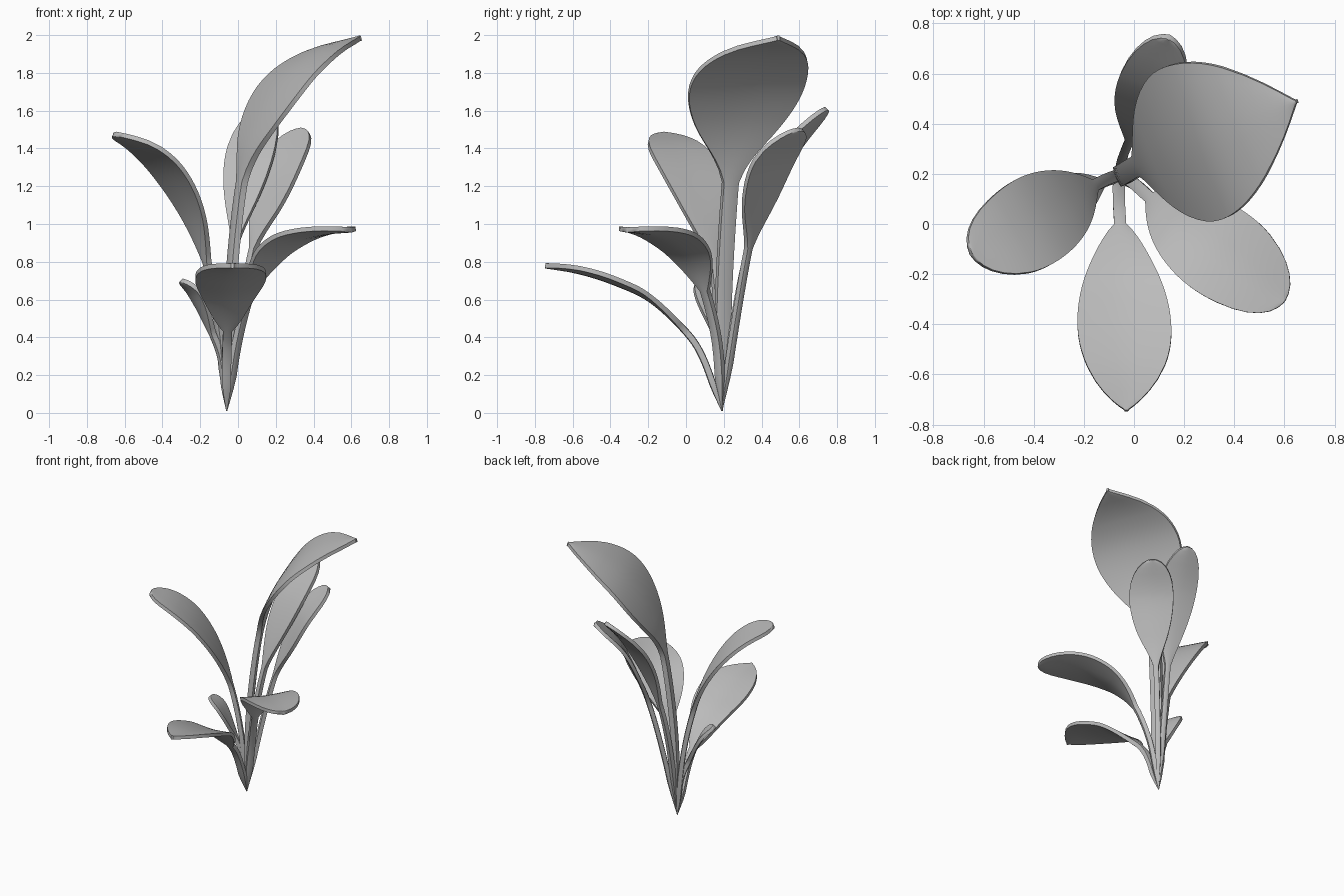
import bpy, bmesh, math
from mathutils import Vector

cube = bpy.data.objects.get("Cube")
if cube:
    bpy.data.objects.remove(cube, do_unlink=True)

grey = bpy.data.materials.new("leaf_grey")
grey.use_nodes = True
colour = (0.5, 0.5, 0.5, 1)
grey.diffuse_color = colour
bsdf = grey.node_tree.nodes["Principled BSDF"]
bsdf.inputs["Base Color"].default_value = colour
bsdf.inputs["Roughness"].default_value = 0.8

ROOT = Vector((-0.06, 0.19, 0.01))
STEPS = 6      # rings per spine segment
ACROSS = 8     # faces across the leaf
BLADE = 2      # spine point where the stem opens into the blade


def spline(points, t):
    """Catmull-Rom position along the spine."""
    ext = [points[0] * 2 - points[1]] + points + [points[-1] * 2 - points[-2]]
    i = min(int(t), len(points) - 2)
    f = t - i
    a, b, c, d = ext[i:i + 4]
    return (b * 2 + (c - a) * f + (a * 2 - b * 5 + c * 4 - d) * f ** 2
            + (b * 3 - a - c * 3 + d) * f ** 3) / 2


def blade_shape(u, peak, swell, point):
    """Relative blade width, from stem end (0) to tip (1)."""
    if u < peak:
        return math.sin(math.pi / 2 * u / peak) ** swell
    v = (u - peak) / (1 - peak)
    return max(0, 1 - v * v) ** point


def leaf(name, spine, width, stem=0.024, peak=0.55, swell=1.0, point=0.5, cup=0.08):
    points = [ROOT] + [Vector(p) for p in spine]
    last = len(points) - 1
    heading = points[-1] - points[BLADE]
    side = Vector((heading.y, -heading.x, 0)).normalized()
    bm = bmesh.new()
    rings = []
    count = last * STEPS
    for k in range(count + 1):
        # rings crowd together towards the tip so that it stays round
        t = last * k / count
        if t > last - 1:
            t = last - (last - t) ** 2
        centre = spline(points, t)
        tangent = spline(points, min(t + 0.02, last)) - spline(points, max(t - 0.02, 0))
        normal = side.cross(tangent).normalized()
        u = max(0, (t - BLADE) / (last - BLADE))
        shape = blade_shape(u, peak, swell, point)
        root_taper = min(1, 0.1 + t * 2)
        half = stem * root_taper
        if u > 0:
            half = max(stem + (width - stem) * shape if u < peak else width * shape, 0.008)
        thick = (0.015 + stem * 0.15 * max(0, 1 - u * 4)) * root_taper
        ring = []
        for sign in (1, -1):
            for j in range(ACROSS + 1):
                a = sign * (1 - 2 * j / ACROSS)
                lift = cup * half * abs(a) ** 1.5 * min(1, u * 3)
                skin = sign * thick * (1 - 0.2 * a * a)
                ring.append(bm.verts.new(centre + side * (half * a) + normal * (lift + skin)))
        rings.append(ring)
    size = len(rings[0])
    for lower, upper in zip(rings, rings[1:]):
        for j in range(size):
            n = (j + 1) % size
            bm.faces.new((lower[j], lower[n], upper[n], upper[j]))
    bm.faces.new(rings[0])
    bm.faces.new(rings[-1])
    bmesh.ops.recalc_face_normals(bm, faces=bm.faces)
    mesh = bpy.data.meshes.new(name)
    bm.to_mesh(mesh)
    bm.free()
    mesh.materials.append(grey)
    obj = bpy.data.objects.new(name, mesh)
    bpy.context.collection.objects.link(obj)
    bpy.ops.object.select_all(action="DESELECT")
    obj.select_set(True)
    bpy.context.view_layer.objects.active = obj
    bpy.ops.object.shade_smooth_by_angle(angle=math.radians(45))


# Tall broad leaf
leaf("tall_leaf", [(-0.04, 0.2, 0.65), (0.02, 0.235, 1.22), (0.105, 0.27, 1.52),
                   (0.255, 0.33, 1.765), (0.44, 0.41, 1.91), (0.65, 0.49, 1.985)],
     0.325, stem=0.042, peak=0.47, swell=1.2, point=1.05, cup=-0.03)

# Arching leaf on the right side
leaf("right_leaf", [(-0.1, 0.18, 0.45), (-0.165, 0.15, 0.8), (-0.245, 0.1, 1.055),
                    (-0.365, 0.03, 1.265), (-0.5, -0.05, 1.4), (-0.65, -0.12, 1.475)],
     0.182, peak=0.58, cup=0.02)

# Low leaf at the front
leaf("front_leaf", [(-0.06, 0.09, 0.29), (-0.055, -0.01, 0.44), (-0.05, -0.19, 0.6),
                    (-0.04, -0.38, 0.69), (-0.03, -0.57, 0.75), (-0.03, -0.745, 0.78)],
     0.187, swell=0.9, point=0.85, cup=0.1)

# Flat-topped leaf on the left side
leaf("left_leaf", [(-0.005, 0.165, 0.37), (0.07, 0.1, 0.65), (0.16, 0.03, 0.81),
                   (0.29, -0.07, 0.91), (0.44, -0.18, 0.955), (0.6, -0.31, 0.97)],
     0.185, peak=0.6, swell=0.9)

# Two upright leaves at the back
leaf("back_leaf", [(-0.045, 0.265, 0.55), (-0.015, 0.34, 0.9), (0.025, 0.43, 1.16),
                   (0.075, 0.56, 1.4), (0.14, 0.745, 1.61)],
     0.135, stem=0.018, peak=0.64, swell=1.1, cup=0.05)
leaf("back_left_leaf", [(0.01, 0.265, 0.5), (0.08, 0.33, 0.87), (0.155, 0.385, 1.1),
                        (0.24, 0.47, 1.33), (0.34, 0.6, 1.5)],
     0.152, stem=0.018, peak=0.64, swell=1.1, cup=0.05)

# Small young leaf
leaf("small_leaf", [(-0.085, 0.18, 0.27), (-0.135, 0.16, 0.42), (-0.19, 0.135, 0.55),
                    (-0.24, 0.115, 0.64), (-0.3, 0.09, 0.7)],
     0.08, stem=0.018, peak=0.6)
